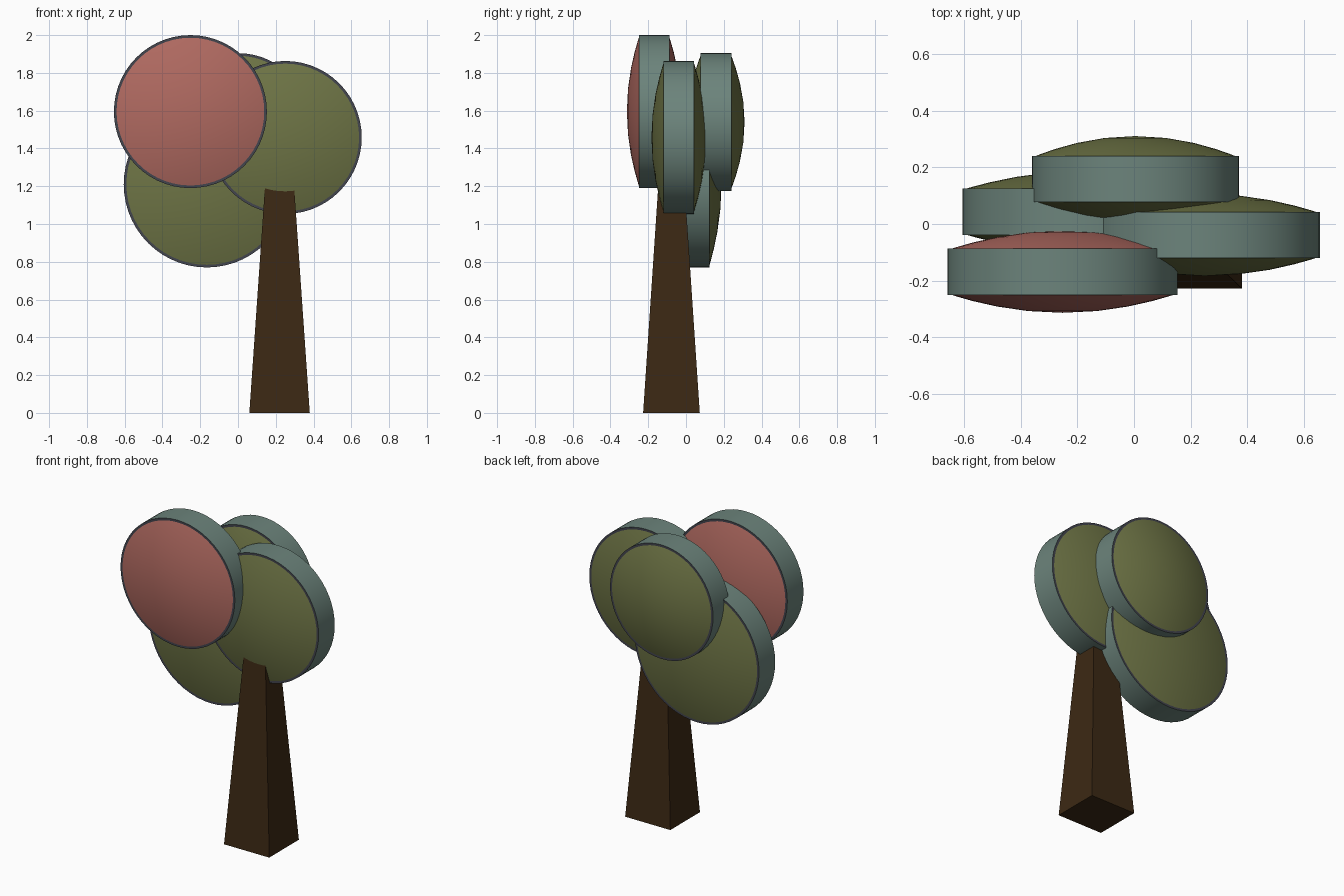
import bpy, bmesh, math

if "Cube" in bpy.data.objects:
    bpy.data.objects.remove(bpy.data.objects["Cube"])


def material(name, rgb):
    m = bpy.data.materials.new(name)
    m.diffuse_color = (*rgb, 1)
    m.use_nodes = True
    m.node_tree.nodes["Principled BSDF"].inputs["Base Color"].default_value = m.diffuse_color
    return m


RIM = material("slate teal", (0.15, 0.23, 0.20))
EDGE = material("dark slate", (0.055, 0.058, 0.075))
GREEN = material("olive green", (0.155, 0.175, 0.06))
RED = material("dusty red", (0.44, 0.145, 0.12))
BARK = material("dark bark", (0.045, 0.022, 0.007))


def add_object(name, bm, mats):
    bmesh.ops.recalc_face_normals(bm, faces=bm.faces)
    me = bpy.data.meshes.new(name)
    bm.to_mesh(me)
    bm.free()
    for m in mats:
        me.materials.append(m)
    ob = bpy.data.objects.new(name, me)
    bpy.context.collection.objects.link(ob)
    return ob


# Foliage disc: a drum lying along y with a shallow dome on both faces
def foliage(name, x, z, radius, y0, y1, mat, n=56, bulge=0.063, rings=5):
    inner = radius - 0.014
    caps = [(inner * math.sin(i / rings * math.pi / 2),
             bulge * (1 - math.sin(i / rings * math.pi / 2) ** 2))
            for i in range(1, rings + 1)]
    profile = [(r, y0 - h) for r, h in caps] + [(radius, y0), (radius, y1)]
    profile += [(r, y1 + h) for r, h in reversed(caps)]
    bm = bmesh.new()
    loops = [[bm.verts.new((x + r * math.cos(2 * math.pi * k / n), y,
                            z + r * math.sin(2 * math.pi * k / n)))
              for k in range(n)] for r, y in profile]
    for i, (a, b) in enumerate(zip(loops, loops[1:])):
        slot = 0 if i == rings else 1 if i in (rings - 1, rings + 1) else 2
        for k in range(n):
            j = (k + 1) % n
            bm.faces.new((a[k], a[j], b[j], b[k])).material_index = slot
    for loop, y in ((loops[0], y0 - bulge), (loops[-1], y1 + bulge)):
        tip = bm.verts.new((x, y, z))
        for k in range(n):
            bm.faces.new((loop[k], loop[(k + 1) % n], tip)).material_index = 2
    ob = add_object(name, bm, (RIM, EDGE, mat))
    # smooth faces, with the rim borders kept sharp
    me = ob.data
    me.shade_smooth()
    me.set_sharp_from_angle(angle=math.radians(30))
    slots = {}
    for p in me.polygons:
        for key in p.edge_keys:
            slots.setdefault(key, set()).add(p.material_index)
    for e in me.edges:
        if len(slots[e.key]) > 1:
            e.use_edge_sharp = True


foliage("front_foliage", -0.252, 1.595, 0.405, -0.25, -0.087, RED)
foliage("right_foliage", 0.25, 1.458, 0.405, -0.12, 0.043, GREEN)
foliage("lower_left_foliage", -0.165, 1.21, 0.44, -0.038, 0.125, GREEN)
foliage("back_foliage", 0.005, 1.539, 0.365, 0.077, 0.24, GREEN, bulge=0.07)

# Square tapered trunk, its top hidden inside the right foliage
bm = bmesh.new()
corners = ((-1, -1), (1, -1), (1, 1), (-1, 1))
rows = [[bm.verts.new((0.22 + sx * hx, -0.077 + sy * hy, z)) for sx, sy in corners]
        for z, hx, hy in ((0, 0.16, 0.15), (1.2, 0.077, 0.07))]
bm.faces.new(rows[0])
bm.faces.new(rows[1])
for k in range(4):
    j = (k + 1) % 4
    bm.faces.new((rows[0][k], rows[0][j], rows[1][j], rows[1][k]))
add_object("trunk", bm, (BARK,))
